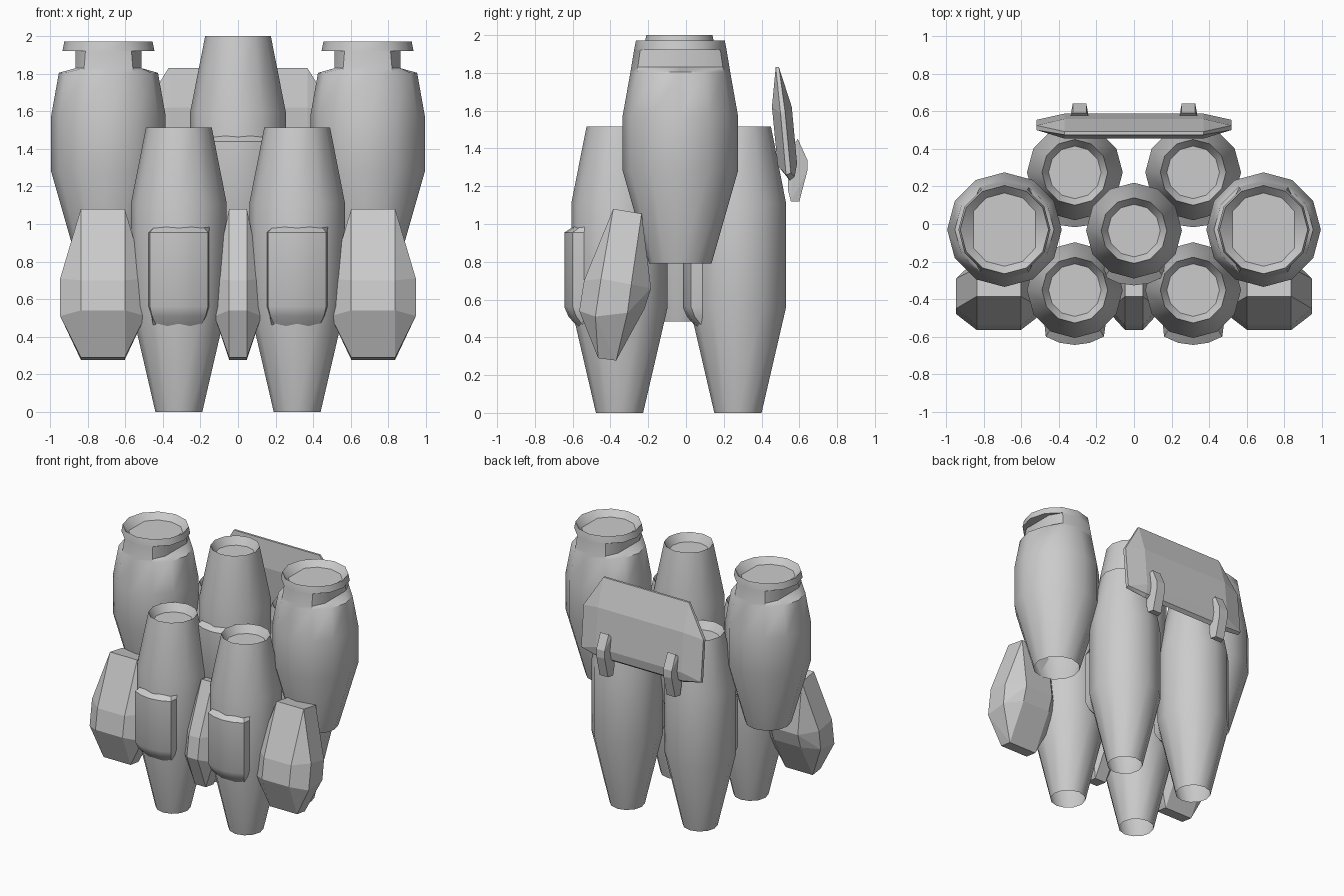
import bpy, bmesh, math
from mathutils import Vector

if "Cube" in bpy.data.objects:
    bpy.data.objects.remove(bpy.data.objects["Cube"])

SIDES = 12


def finish(name, bm, smooth=0):
    if not smooth:
        bmesh.ops.recalc_face_normals(bm, faces=bm.faces)
    me = bpy.data.meshes.new(name)
    bm.to_mesh(me)
    bm.free()
    if smooth:
        me.polygons.foreach_set("use_smooth", [True] * len(me.polygons))
        me.set_sharp_from_angle(angle=math.radians(smooth))
    ob = bpy.data.objects.new(name, me)
    bpy.context.collection.objects.link(ob)
    return ob


def skin(bm, rows, closed):
    n = len(rows[0])
    for a, b in zip(rows, rows[1:]):
        for i in range(n if closed else n - 1):
            j = (i + 1) % n
            bm.faces.new((a[i], a[j], b[j], b[i]))


def lathe(name, profile, centre):
    """Each profile entry is (radius, height, limit of |x|)."""
    bm = bmesh.new()
    rows = []
    for r, z, lim in profile:
        row = []
        for i in range(SIDES):
            a = 2 * math.pi * i / SIDES
            x = max(-lim, min(lim, r * math.cos(a)))
            row.append(bm.verts.new(Vector(centre) + Vector((x, r * math.sin(a), z))))
        rows.append(row)
    skin(bm, rows, True)
    bm.faces.new(rows[-1])
    return finish(name, bm, 35)


def hull(name, points):
    bm = bmesh.new()
    for p in points:
        bm.verts.new(p)
    bmesh.ops.convex_hull(bm, input=bm.verts)
    loose = [v for v in bm.verts if not v.link_faces]
    bmesh.ops.delete(bm, geom=loose, context='VERTS')
    bmesh.ops.dissolve_limit(bm, angle_limit=math.radians(4),
                             verts=bm.verts, edges=bm.edges)
    return finish(name, bm)


def section(cx, half, outline):
    return [(cx + s * half, y, z) for s in (-1, 1) for y, z in outline]


# slim cells, each with a raised curved panel on its front
CELL = [(0.125, 0, 1), (0.255, 0.56, 1), (0.255, 1.11, 1),
        (0.175, 1.515, 1), (0.14, 1.455, 1)]
PANEL = [(0.245, 0.985, 0.0), (0.292, 0.955, 1), (0.292, 0.56, 1),
         (0.27, 0.51, 1), (0.20, 0.43, 0.0)]


def panel(name, centre):
    bm = bmesh.new()
    rows = []
    for r, z, raised in PANEL:
        row = []
        for deg in (-42, -32, -16, 0, 16, 32, 42):
            a = math.radians(deg)
            rr = r - 0.05 if raised and abs(deg) > 40 else r
            row.append(bm.verts.new(Vector(centre) + Vector(
                (rr * math.sin(a), -rr * math.cos(a), z))))
        rows.append(row)
    skin(bm, rows[::-1], False)
    return finish(name, bm, 25)


cells = [("centre", (0, -0.035, 0.485))]
for s, side in ((-1, "left"), (1, "right")):
    cells += [("front_" + side, (s * 0.315, -0.352, 0)),
              ("rear_" + side, (s * 0.315, 0.275, 0))]
for label, c in cells:
    lathe(label + "_cell", CELL, c)
    panel(label + "_panel", c)

# large outer barrels with a slot pinched into both sides below the rim
BARREL = [(0.165, 0.79, 1), (0.305, 1.28, 1), (0.305, 1.575, 1),
          (0.264, 1.805, 1), (0.26, 1.83, 0.175), (0.245, 1.92, 0.175),
          (0.245, 1.921, 1), (0.235, 1.972, 1), (0.195, 1.925, 0.165)]
for s, side in ((-1, "left"), (1, "right")):
    lathe(side + "_barrel", BARREL, (s * 0.69, -0.03, 0))

# faceted leaning pods along the front
POD_MID = [(-0.385, 1.08), (-0.235, 1.055), (-0.185, 0.66), (-0.22, 0.55),
           (-0.37, 0.277), (-0.465, 0.29), (-0.565, 0.54), (-0.54, 0.70)]
POD_SIDE = [(-0.45, 0.71), (-0.29, 0.68), (-0.31, 0.53), (-0.48, 0.51)]
for label, cx, inner, outer in (("left", -0.72, 0.117, 0.227),
                                ("centre", 0, 0.047, 0.125),
                                ("right", 0.72, 0.117, 0.227)):
    hull(label + "_pod", section(cx, inner, POD_MID) + section(cx, outer, POD_SIDE))

# tilted back plate with chamfered upper corners
PLATE_MID = [(0.475, 1.83), (0.492, 1.83), (0.56, 1.62), (0.588, 1.32),
             (0.575, 1.25), (0.55, 1.23), (0.485, 1.31), (0.455, 1.62)]
PLATE_END = [(0.50, 1.59), (0.525, 1.59), (0.555, 1.27), (0.53, 1.26)]
hull("back_plate", section(0, 0.37, PLATE_MID) + section(0, 0.518, PLATE_END))

# small hooks on the plate
HOOK_BASE = [(0.575, 1.43), (0.54, 1.30), (0.54, 1.18), (0.555, 1.12)]
HOOK_TIP = [(0.592, 1.45), (0.642, 1.34), (0.642, 1.28), (0.60, 1.12)]
for s, side in ((-1, "left"), (1, "right")):
    hull(side + "_hook", section(s * 0.29, 0.048, HOOK_BASE)
         + section(s * 0.29, 0.036, HOOK_TIP))
